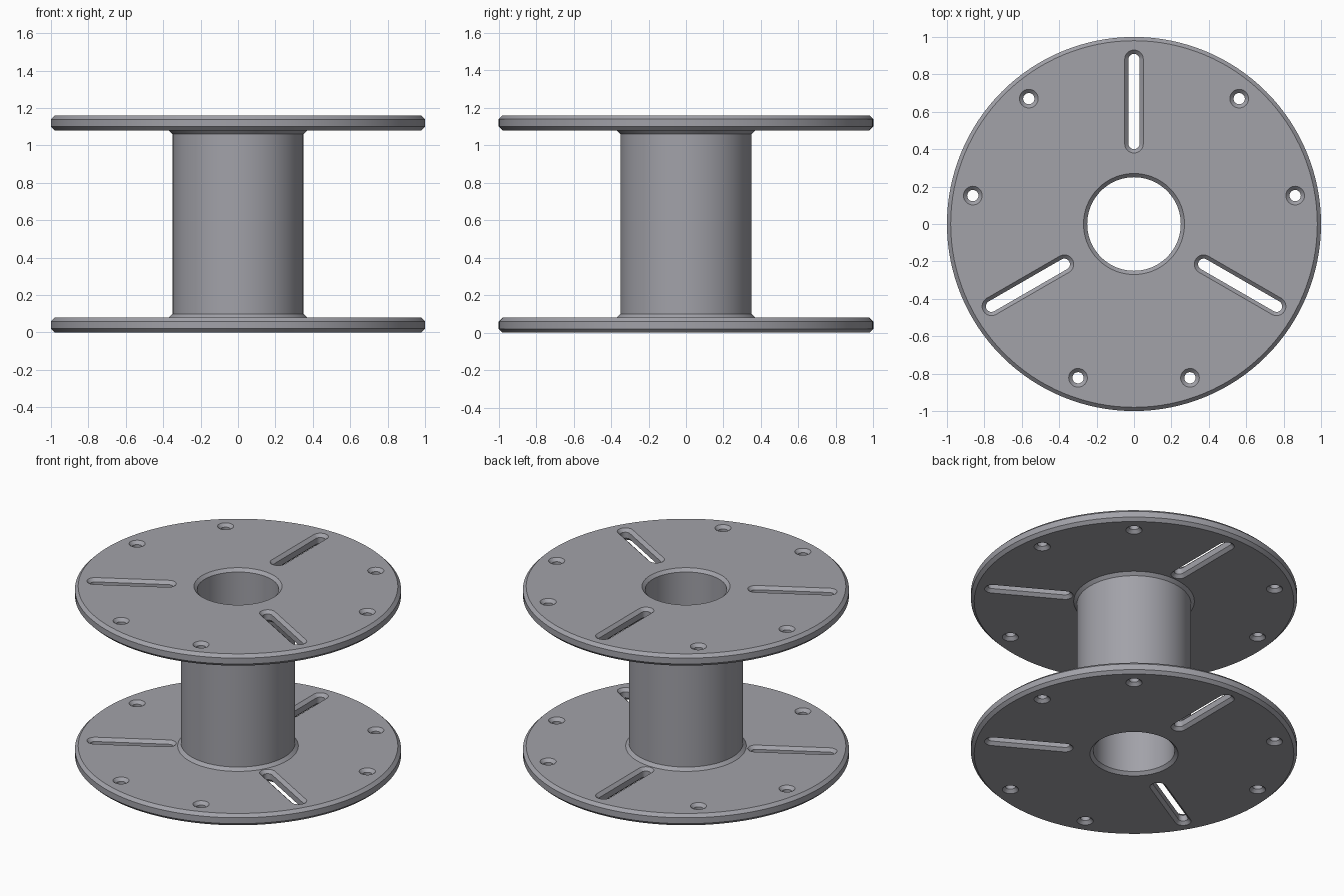
import bpy, bmesh
from math import sin, cos, pi, radians

if "Cube" in bpy.data.objects:
    bpy.data.objects.remove(bpy.data.objects["Cube"])

T = 0.08      # flange thickness
H = 1.16      # total height
C = 0.02      # chamfer size
SEG = 128


def add_skin(bm, loops, wrap=False):
    """Bridge equal-length closed loops; cap the ends or wrap around."""
    rings = [[bm.verts.new(p) for p in loop] for loop in loops]
    pairs = list(zip(rings, rings[1:]))
    if wrap:
        pairs.append((rings[-1], rings[0]))
    else:
        bm.faces.new(rings[0][::-1])
        bm.faces.new(rings[-1])
    for a, b in pairs:
        n = len(a)
        for i in range(n):
            j = (i + 1) % n
            bm.faces.new((a[i], a[j], b[j], b[i]))


def finish(name, bm, mat):
    bmesh.ops.recalc_face_normals(bm, faces=bm.faces)
    me = bpy.data.meshes.new(name)
    bm.to_mesh(me)
    bm.free()
    me.materials.append(mat)
    ob = bpy.data.objects.new(name, me)
    bpy.context.collection.objects.link(ob)
    return ob


def circle(r, z):
    return [(r * cos(2 * pi * i / SEG), r * sin(2 * pi * i / SEG), z) for i in range(SEG)]


def slot_loop(angle, r0, r1, rad, z, n=16):
    """Rounded slot outline along a radial direction (r0 == r1 is a round hole)."""
    pts = []
    for centre, start in ((r1, -pi / 2), (r0, pi / 2)):
        steps = n + 1 if r0 != r1 else n
        for i in range(steps):
            a = start + pi * i / n
            u, v = centre + rad * cos(a), rad * sin(a)
            pts.append((u * cos(angle) - v * sin(angle), u * sin(angle) + v * cos(angle), z))
    return pts


# Dark bluish grey
grey = bpy.data.materials.new("dark_grey")
grey.diffuse_color = (0.36, 0.36, 0.395, 1)
grey.use_nodes = True
grey.node_tree.nodes["Principled BSDF"].inputs["Base Color"].default_value = grey.diffuse_color

# Spool body: lower half profile, mirrored to the upper half, then revolved
half = [(0.25, C), (0.25 + C, 0), (1 - C, 0), (1, C), (1, T - C), (1 - C, T),
        (0.35 + C, T), (0.35, T + C)]
profile = half + [(r, H - z) for r, z in reversed(half)]
bm = bmesh.new()
add_skin(bm, [circle(r, z) for r, z in profile], wrap=True)
spool = finish("spool_body", bm, grey)

# Chamfered cutters for slots and round holes in both flanges
E = 0.01
section = [(0.05 + E, -E), (0.03, C), (0.03, T - C), (0.05 + E, T + E)]
bm = bmesh.new()
for base in (0, H - T):
    for deg in (90, 210, 330):
        for offset, r0, r1 in ((0, 0.43, 0.88), (40, 0.875, 0.875), (-40, 0.875, 0.875)):
            a = radians(deg + offset)
            add_skin(bm, [slot_loop(a, r0, r1, r, base + z) for r, z in section])
cutter = finish("flange_cutter", bm, grey)
cutter.hide_render = True

# Cut the openings
mod = spool.modifiers.new("openings", 'BOOLEAN')
mod.operation = 'DIFFERENCE'
mod.solver = 'EXACT'
mod.object = cutter
bpy.ops.object.select_all(action='DESELECT')
spool.select_set(True)
bpy.context.view_layer.objects.active = spool
bpy.ops.object.modifier_apply(modifier=mod.name)
bpy.data.objects.remove(cutter)
bpy.ops.object.shade_smooth_by_angle(angle=radians(30))
